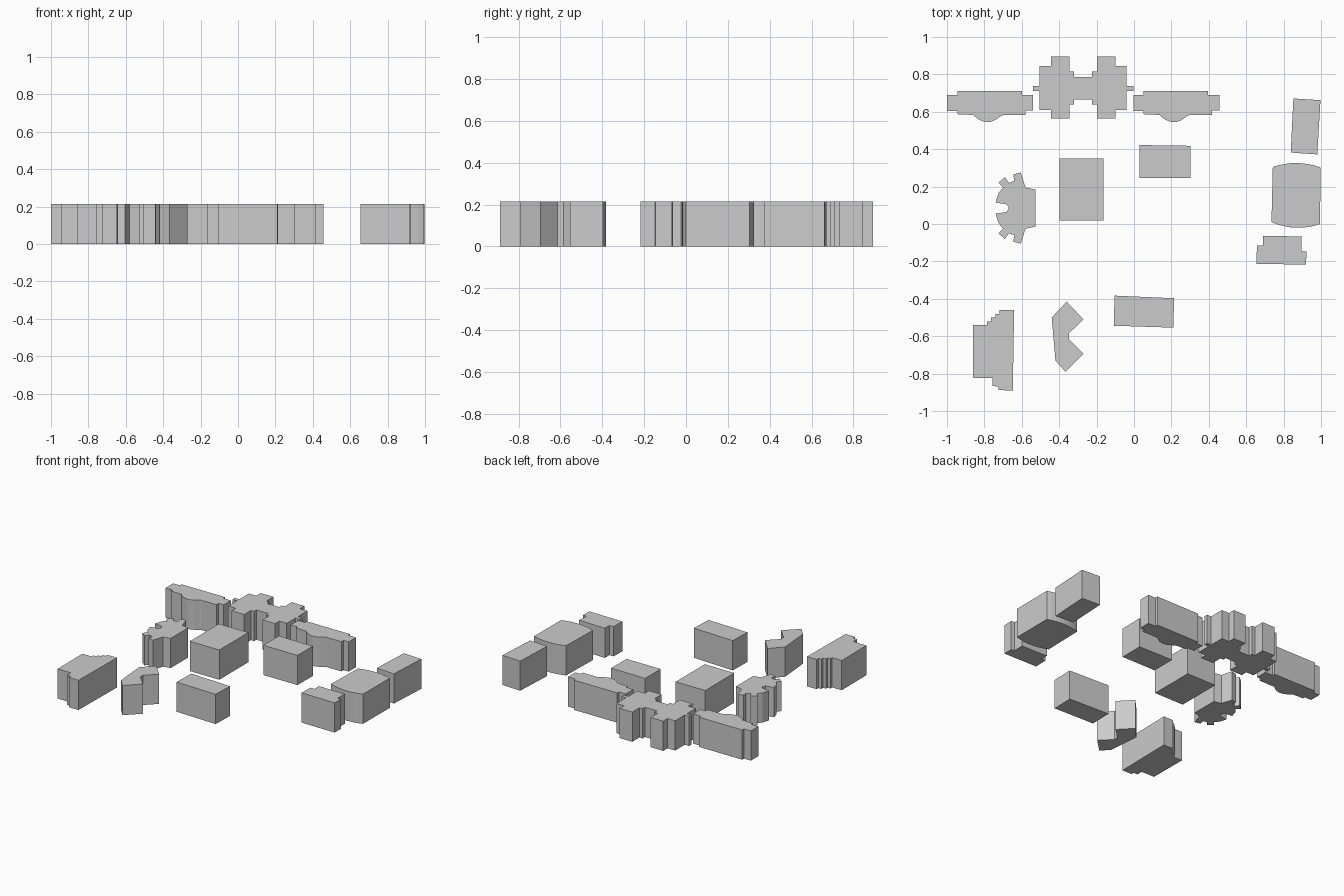
import bpy, bmesh, math

HEIGHT = 0.214


def block(name, outline, dx=0.0):
    """Extrude a ground plan outline to a flat-roofed block."""
    bm = bmesh.new()
    base = bm.faces.new([bm.verts.new((x + dx, y, 0)) for x, y in outline])
    top = bmesh.ops.extrude_face_region(bm, geom=[base], use_keep_orig=True)["geom"]
    verts = [v for v in top if isinstance(v, bmesh.types.BMVert)]
    bmesh.ops.translate(bm, vec=(0, 0, HEIGHT), verts=verts)
    bmesh.ops.recalc_face_normals(bm, faces=bm.faces)
    mesh = bpy.data.meshes.new(name)
    bm.to_mesh(mesh)
    bm.free()
    obj = bpy.data.objects.new(name, mesh)
    bpy.context.collection.objects.link(obj)
    return obj


def bow(x0, y0, x1, y1, rise, n=8):
    """Points of a shallow curve from one corner to another, bulging by rise in y."""
    return [(x0 + (x1 - x0) * t, y0 + (y1 - y0) * t + rise * 4 * t * (1 - t))
            for t in (i / n for i in range(n + 1))]


# Pair of identical long wings with a rounded bay at the front
wing = [(-1, .605), (-1, .69), (-.945, .69), (-.945, .71), (-.6, .71), (-.6, .69),
        (-.54, .69), (-.54, .607), (-.58, .607), (-.58, .582), (-.7, .582)]
wing += bow(-.713, .577, -.86, .583, -.035)
wing += [(-.945, .587), (-.945, .605)]
block("wing_left", wing)
block("wing_right", wing, dx=0.996)

# H-shaped hall, mirrored about its centre line
half = [(-.32, .665), (-.32, .64), (-.345, .64), (-.345, .563), (-.445, .563),
        (-.445, .61), (-.505, .61), (-.505, .71), (-.54, .71), (-.54, .737),
        (-.505, .737), (-.505, .845), (-.445, .845), (-.445, .895), (-.345, .895),
        (-.345, .815), (-.32, .815), (-.32, .787)]
block("h_hall", half + [(-.544 - x, y) for x, y in reversed(half)])

# Fan-shaped building with notched teeth, mirrored about y = 0.085
fan = [(-.526, .184), (-.58, .195), (-.605, .275), (-.645, .265), (-.64, .23),
       (-.67, .22), (-.69, .25), (-.725, .22), (-.7, .195), (-.725, .165),
       (-.74, .115), (-.68, .105)]
block("fan_building", fan + [(-.67, .085)] + [(x, .17 - y) for x, y in reversed(fan)])

# Barrel-sided building with bowed north and south walls
block("bowed_building",
      bow(.742, .305, .997, .303, .022) + bow(.995, 0, .735, .01, -.025))

# Plain four-sided blocks
block("central_block", [(-.398, .02), (-.163, .02), (-.163, .35), (-.398, .35)])
block("inner_block", [(.03, .245), (.302, .245), (.303, .418), (.03, .422)])
block("east_block", [(.852, .671), (.997, .662), (.98, .372), (.838, .382)])
block("south_block", [(-.104, -.383), (.215, -.397), (.21, -.554), (-.108, -.544)])

# Small notched block
block("notched_block", [(.69, -.063), (.897, -.067), (.895, -.145), (.922, -.147),
                        (.92, -.217), (.655, -.213), (.657, -.115), (.69, -.115)])

# Angled C-shaped block
block("angled_block", [(-.36, -.415), (-.27, -.51), (-.348, -.585), (-.348, -.615),
                       (-.27, -.695), (-.367, -.79), (-.42, -.73), (-.44, -.5)])

# Stepped block, staircase corner generated by a loop
steps = [(-.862, -.54)]
y = -.54
for i in range(4):
    x = -.786 + i * .0225
    steps += [(x, y), (x, y + .02)]
    y += .02
steps += [(-.641, -.46), (-.648, -.89), (-.724, -.888), (-.724, -.868),
          (-.756, -.867), (-.756, -.824), (-.86, -.822)]
block("stepped_block", steps)
